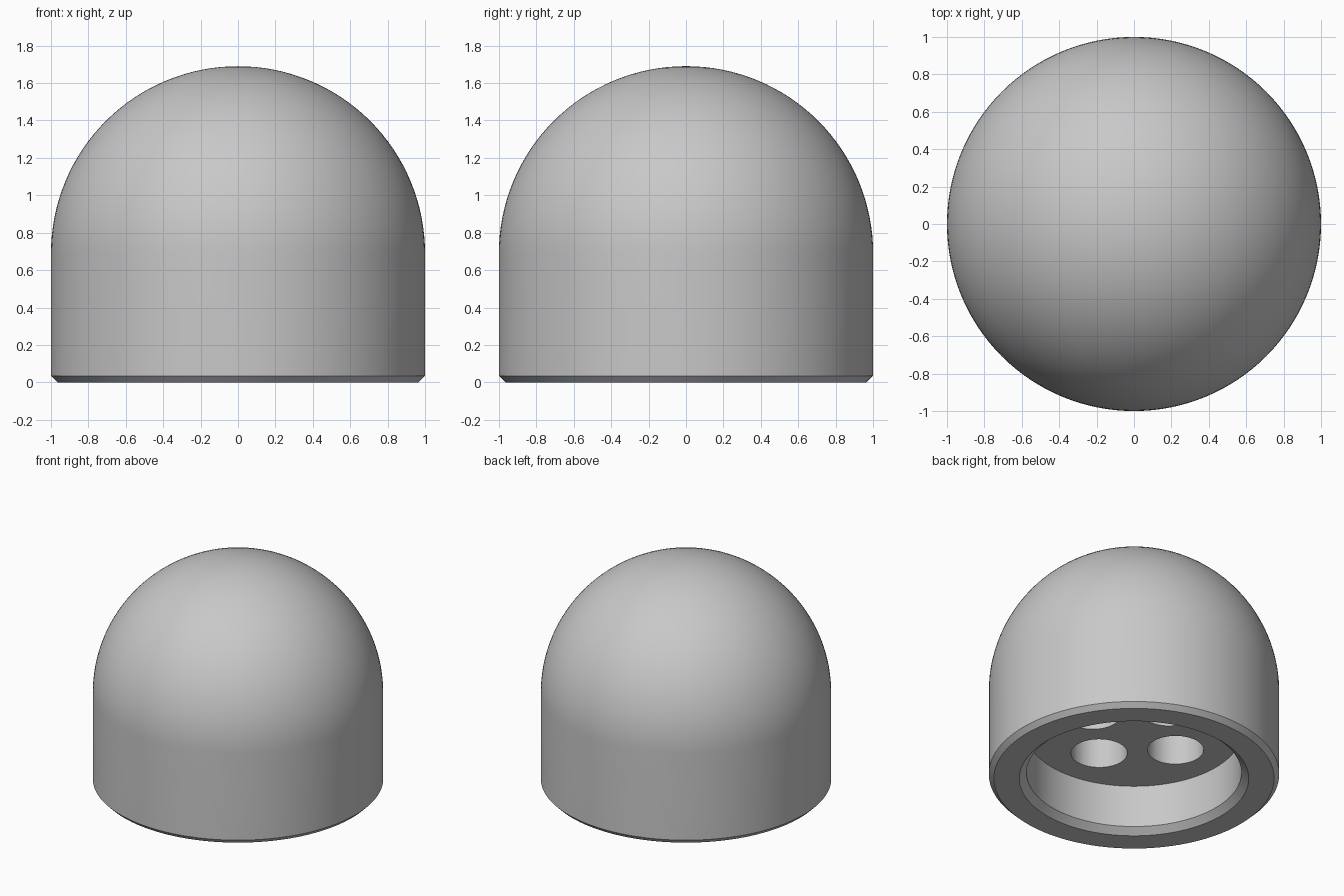
import bpy, bmesh
from math import sin, cos, pi, radians
from mathutils import Matrix, Vector

SEGMENTS = 128
WALL_TOP, DOME_RINGS = 0.69, 32
CEILING, HOLE_DEPTH = 0.365, 0.4
HOLE_RADIUS, HOLE_ORBIT = 0.194, 0.373

cube = bpy.data.objects.get("Cube")
if cube:
    bpy.data.objects.remove(cube, do_unlink=True)

# Plain grey material
grey = bpy.data.materials.new("plain_grey")
grey.use_nodes = True
colour = (0.58, 0.58, 0.58, 1)
grey.diffuse_color = colour
grey.node_tree.nodes["Principled BSDF"].inputs["Base Color"].default_value = colour


def make_object(name, bm):
    bmesh.ops.recalc_face_normals(bm, faces=bm.faces)
    mesh = bpy.data.meshes.new(name)
    bm.to_mesh(mesh)
    bm.free()
    mesh.materials.append(grey)
    obj = bpy.data.objects.new(name, mesh)
    bpy.context.collection.objects.link(obj)
    return obj


def lathe(name, profile):
    """Revolve (radius, height) points around the z axis."""
    bm = bmesh.new()
    verts = [bm.verts.new((r, 0, z)) for r, z in profile]
    edges = [bm.edges.new(pair) for pair in zip(verts, verts[1:])]
    bmesh.ops.spin(bm, geom=verts + edges, cent=(0, 0, 0), axis=(0, 0, 1),
                   angle=2 * pi, steps=SEGMENTS, use_merge=True)
    bmesh.ops.remove_doubles(bm, verts=bm.verts, dist=0.0001)
    return make_object(name, bm)


# Domed body: recess, chamfered rim, straight wall, hemisphere
profile = [(0, CEILING), (0.74, CEILING), (0.74, 0.045), (0.79, 0),
           (0.965, 0), (1, 0.035)]
for i in range(DOME_RINGS + 1):
    a = pi / 2 * i / DOME_RINGS
    profile.append((cos(a) if i < DOME_RINGS else 0, WALL_TOP + sin(a)))
body = lathe("domed_body", profile)

# Four round sockets in the ceiling of the recess
bm = bmesh.new()
bottom, top = CEILING - 0.1, CEILING + HOLE_DEPTH
for i in range(4):
    a = radians(90 * i)
    centre = Vector((HOLE_ORBIT * cos(a), HOLE_ORBIT * sin(a), (bottom + top) / 2))
    bmesh.ops.create_cone(bm, cap_ends=True, segments=64, radius1=HOLE_RADIUS,
                          radius2=HOLE_RADIUS, depth=top - bottom,
                          matrix=Matrix.Translation(centre))
cutter = make_object("socket_cutter", bm)
cutter.hide_render = True

cut = body.modifiers.new("sockets", 'BOOLEAN')
cut.operation = 'DIFFERENCE'
cut.solver = 'EXACT'
cut.object = cutter

bpy.ops.object.select_all(action='DESELECT')
body.select_set(True)
bpy.context.view_layer.objects.active = body
bpy.ops.object.modifier_apply(modifier=cut.name)
bpy.data.objects.remove(cutter, do_unlink=True)

# Smooth curves with crisp rims
bpy.ops.object.shade_smooth_by_angle(angle=radians(30))
